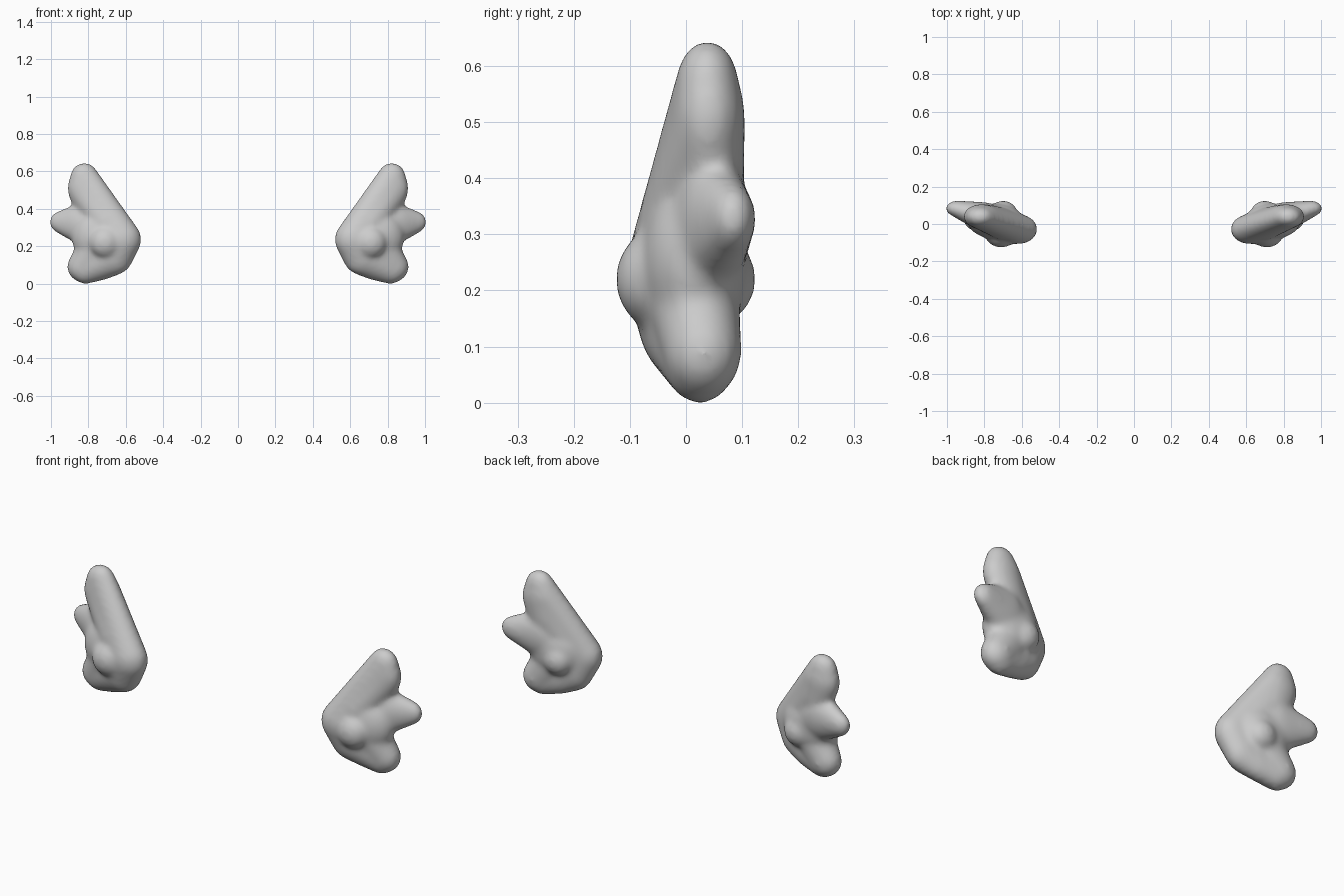
import bpy, bmesh
from mathutils import Matrix

if "Cube" in bpy.data.objects:
    bpy.data.objects.remove(bpy.data.objects["Cube"])

bm = bmesh.new()


def lobe(*balls):
    """Convex skin around flattened balls: x, y, z, radius, depth radius."""
    part = bmesh.new()
    for x, y, z, r, d in balls:
        m = Matrix.Translation((x, y, z)) @ Matrix.Diagonal((r, d, r, 1))
        bmesh.ops.create_uvsphere(part, u_segments=24, v_segments=16, radius=1, matrix=m)
    hull = bmesh.new()
    for v in part.verts:
        hull.verts.new(v.co)
    part.free()
    bmesh.ops.convex_hull(hull, input=list(hull.verts))
    loose = [v for v in hull.verts if not v.link_faces]
    bmesh.ops.delete(hull, geom=loose, context='VERTS')
    tmp = bpy.data.meshes.new("tmp")
    hull.to_mesh(tmp)
    hull.free()
    bm.from_mesh(tmp)
    bpy.data.meshes.remove(tmp)


hub = (0.62, -0.028, 0.235, 0.104, 0.08)
# upper lobe
lobe(hub, (0.822, 0.038, 0.572, 0.074, 0.055), (0.815, 0.04, 0.51, 0.098, 0.066))
lobe((0.70, 0.0, 0.32, 0.09, 0.085), (0.815, 0.04, 0.50, 0.096, 0.066), (0.79, 0.045, 0.42, 0.09, 0.06))
# outer lobe
lobe((0.72, 0.01, 0.26, 0.11, 0.085), (0.82, 0.05, 0.32, 0.115, 0.068), (0.948, 0.083, 0.328, 0.060, 0.042))
# lower lobe, with a rounded underside
lobe(hub, (0.665, -0.012, 0.152, 0.107, 0.075), (0.73, 0.01, 0.11, 0.092, 0.065), (0.815, 0.025, 0.078, 0.08, 0.065))
lobe((0.74, 0.01, 0.21, 0.11, 0.085), (0.832, 0.03, 0.09, 0.082, 0.07))
# middle body
lobe((0.74, 0.015, 0.25, 0.15, 0.095))
# low front and back knobs
lobe((0.71, -0.06, 0.22, 0.085, 0.066))
lobe((0.70, 0.065, 0.22, 0.075, 0.06))

mesh = bpy.data.meshes.new("lobed_wings")
bm.to_mesh(mesh)
bm.free()
wings = bpy.data.objects.new("lobed_wings", mesh)
bpy.context.collection.objects.link(wings)

# fuse the lobes, soften the joins, mirror to the other side
fuse = wings.modifiers.new("fuse", 'REMESH')
fuse.mode = 'VOXEL'
fuse.voxel_size = 0.011
fuse.use_smooth_shade = True
soften = wings.modifiers.new("soften", 'SMOOTH')
soften.factor = 0.5
soften.iterations = 16
wings.modifiers.new("mirror", 'MIRROR').use_axis = (True, False, False)
